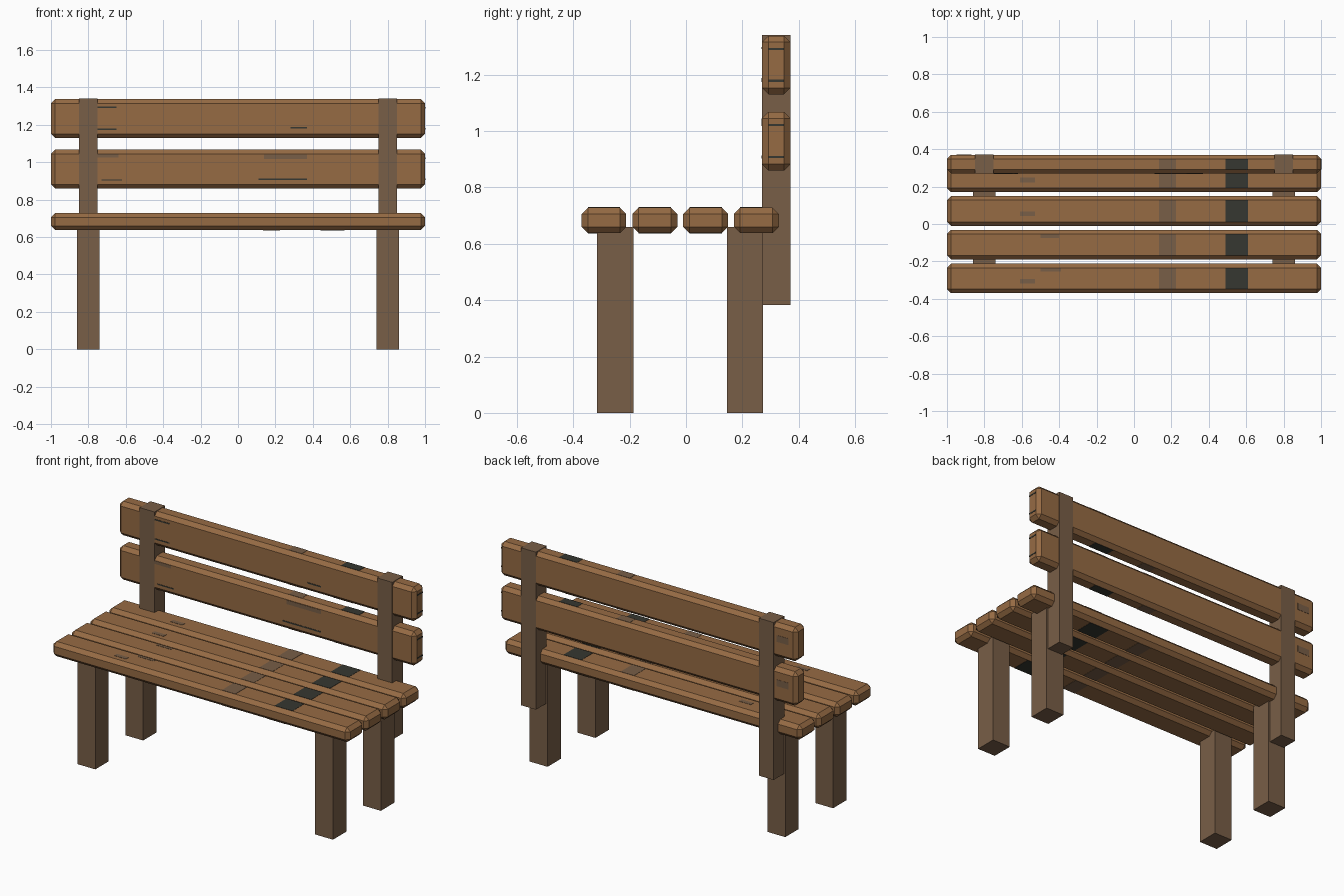
import bpy, bmesh
from mathutils import Matrix, Vector

if "Cube" in bpy.data.objects:
    bpy.data.objects.remove(bpy.data.objects["Cube"])


def material(name, rgb):
    m = bpy.data.materials.new(name)
    lin = [((c / 255 + 0.055) / 1.055) ** 2.4 for c in rgb]
    m.diffuse_color = (*lin, 1)
    m.use_nodes = True
    m.node_tree.nodes["Principled BSDF"].inputs["Base Color"].default_value = m.diffuse_color
    return m


PLANK = material("plank brown", (150, 107, 68))
FRAME = material("frame brown", (120, 94, 71))
DARK = material("dark stain", (54, 55, 49))


def add_box(bm, x, y, z):
    """Add a box from (min, max) ranges."""
    size = Vector((x[1] - x[0], y[1] - y[0], z[1] - z[0]))
    mid = Vector((sum(x) / 2, sum(y) / 2, sum(z) / 2))
    bmesh.ops.create_cube(bm, size=1, matrix=Matrix.Translation(mid) @ Matrix.Diagonal((*size, 1)))


def make(name, mat, boxes, chamfer=0):
    bm = bmesh.new()
    for b in boxes:
        add_box(bm, *b)
    if chamfer:
        bmesh.ops.bevel(bm, geom=bm.edges[:], offset=chamfer, segments=1,
                        profile=0.5, affect='EDGES')
    me = bpy.data.meshes.new(name)
    bm.to_mesh(me)
    bm.free()
    me.materials.append(mat)
    ob = bpy.data.objects.new(name, me)
    bpy.context.collection.objects.link(ob)


C = 0.022   # chamfer width
T = 0.0015  # stain thickness
SEAT_Z = (0.638, 0.728)
BACK_Y = (0.27, 0.37)
seat_rows = [(-0.37, -0.212), (-0.19, -0.031), (-0.01, 0.149), (0.17, 0.329)]
back_rows = [(0.86, 1.067), (1.13, 1.337)]

# Planks
for i, y in enumerate(seat_rows):
    make(f"seat_plank_{i + 1}", PLANK, [((-1, 1), y, SEAT_Z)], C)
for i, z in enumerate(back_rows):
    make(f"back_plank_{i + 1}", PLANK, [((-1, 1), BACK_Y, z)], C)

# Legs and backrest posts
for side, s in (("left", -1), ("right", 1)):
    lx = (s * 0.8 - 0.06, s * 0.8 + 0.06)
    px = (s * 0.8 - 0.05, s * 0.8 + 0.05)
    make(f"front_leg_{side}", FRAME, [(lx, (-0.315, -0.186), (0, 0.66))])
    make(f"rear_leg_{side}", FRAME, [(lx, (0.145, 0.274), (0, 0.66))])
    make(f"back_post_{side}", FRAME, [(px, (0.269, 0.371), (0.382, 1.34))])

# Stains across the tops and undersides of every plank
dark, brown = [], []
planks = [(y, SEAT_Z) for y in seat_rows] + [(BACK_Y, z) for z in back_rows]
for y, z in planks:
    inner = (y[0] + C, y[1] - C)
    top, under = (z[1] - T, z[1] + T), (z[0] - T, z[0] + T)
    dark += [((0.49, 0.61), inner, top), ((0.44, 0.57), inner, under)]
    brown += [((0.135, 0.225), inner, top), ((0.135, 0.225), inner, under)]

# Small knots on the seat top
seat_top = (SEAT_Z[1] - T, SEAT_Z[1] + T)
for i in (0, 2, 3):
    m = sum(seat_rows[i]) / 2
    brown.append(((-0.61, -0.53), (m - 0.028, m - 0.002), seat_top))
for x, y in (((-0.5, -0.39), -0.242), ((-0.5, -0.4), -0.062)):
    brown.append((x, (y - 0.012, y + 0.008), seat_top))

# Marks on the front and rear of the backrest
front, rear = (0.27 - T, 0.27 + T), (0.37 - T, 0.37 + T)
dark += [((-0.75, -0.65), front, (1.29, 1.298)), ((-0.75, -0.65), front, (1.173, 1.18)),
         ((0.28, 0.37), front, (1.18, 1.188)), ((-0.73, -0.62), front, (0.902, 0.909)),
         ((0.11, 0.37), front, (0.905, 0.913))]
brown += [((-0.75, -0.64), front, (1.025, 1.044)), ((0.14, 0.37), front, (1.018, 1.042))]
for z in back_rows:
    m = sum(z) / 2
    brown.append(((-0.95, -0.87), rear, (m - 0.005, m + 0.035)))

# Thin cracks on the right plank ends
for z in back_rows:
    for h in (z[0] + 0.048, z[1] - 0.046):
        dark.append(((1 - T, 1 + T), (0.292, 0.348), (h - 0.004, h + 0.004)))

make("dark_stains", DARK, dark)
make("brown_stains", FRAME, brown)
